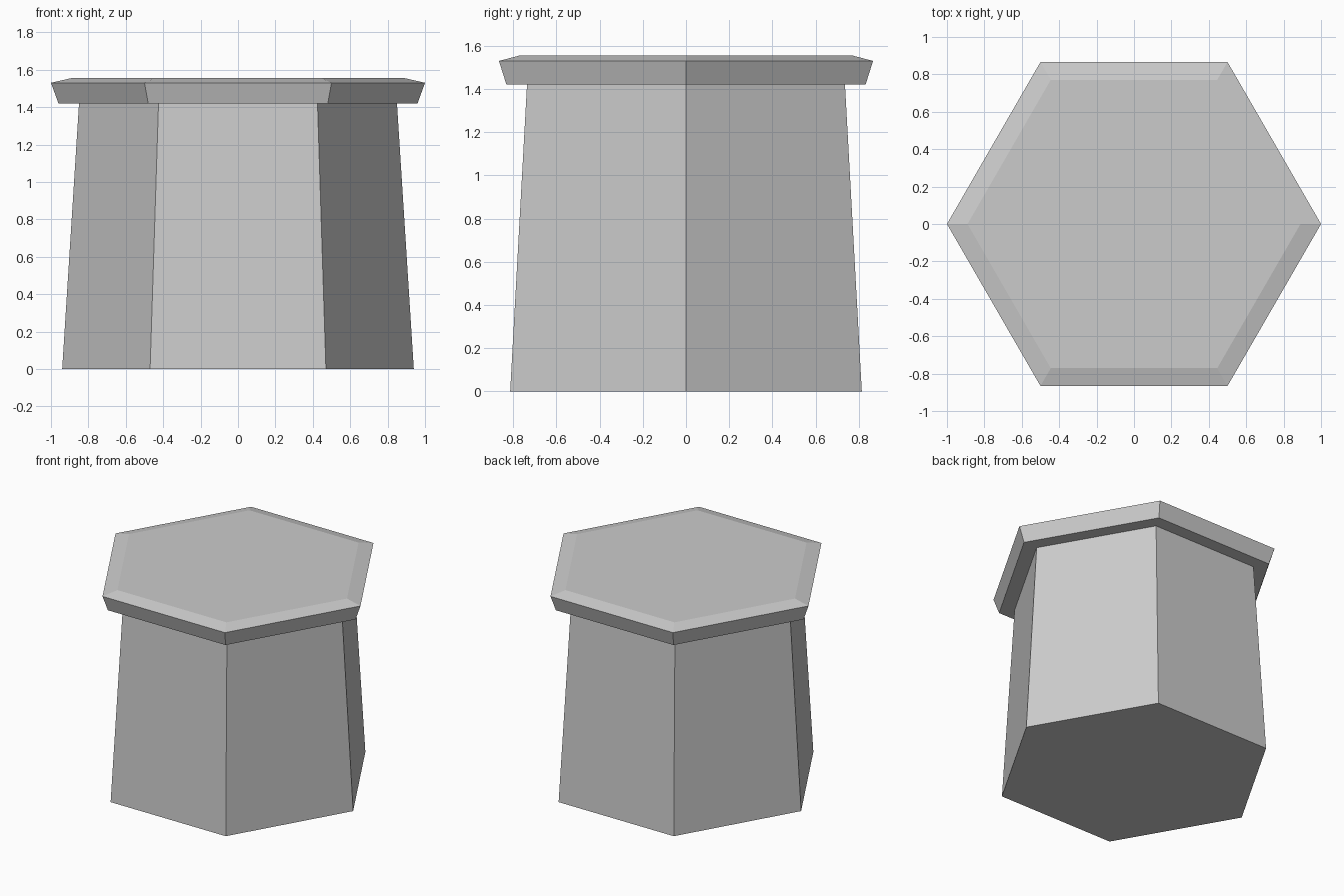
import bpy
import bmesh
from math import cos, sin, tau

SIDES = 6

cube = bpy.data.objects.get("Cube")
if cube:
    bpy.data.objects.remove(cube, do_unlink=True)

# Plain grey stone
stone = bpy.data.materials.new("grey_stone")
stone.use_nodes = True
grey = (0.6, 0.6, 0.6, 1)
stone.diffuse_color = grey
stone.node_tree.nodes["Principled BSDF"].inputs["Base Color"].default_value = grey


def hexagonal_solid(name, profile):
    """Closed six-sided solid from (radius, height) rings, bottom to top."""
    bm = bmesh.new()
    rings = [[bm.verts.new((r * cos(tau * i / SIDES), r * sin(tau * i / SIDES), z))
              for i in range(SIDES)] for r, z in profile]
    for low, high in zip(rings, rings[1:]):
        for i in range(SIDES):
            j = (i + 1) % SIDES
            bm.faces.new((low[i], low[j], high[j], high[i]))
    bm.faces.new(rings[0][::-1])
    bm.faces.new(rings[-1])
    mesh = bpy.data.meshes.new(name)
    bm.to_mesh(mesh)
    bm.free()
    mesh.materials.append(stone)
    obj = bpy.data.objects.new(name, mesh)
    bpy.context.collection.objects.link(obj)
    return obj


# Tapered body
hexagonal_solid("body", [(0.94, 0), (0.85, 1.42)])

# Overhanging cap, flared below and bevelled on top
hexagonal_solid("cap", [(0.96, 1.42), (1.0, 1.53), (0.89, 1.555)])
